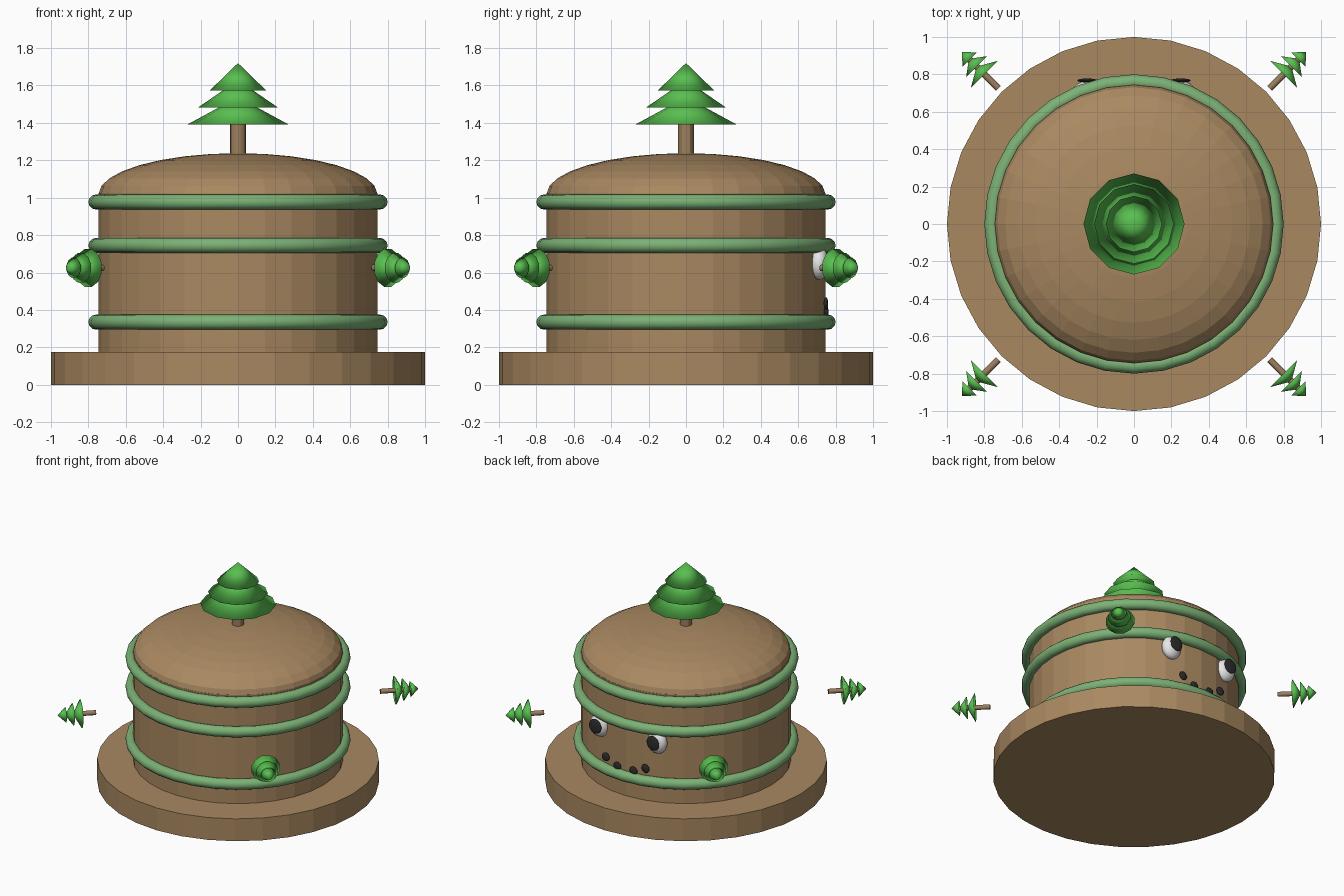
import bpy, math
from mathutils import Vector, Matrix

if "Cube" in bpy.data.objects:
    bpy.data.objects.remove(bpy.data.objects["Cube"])


def material(name, rgb):
    m = bpy.data.materials.new(name)
    m.diffuse_color = (*rgb, 1)
    m.use_nodes = True
    m.node_tree.nodes["Principled BSDF"].inputs["Base Color"].default_value = m.diffuse_color
    return m


BROWN = material("warm brown", (0.40, 0.25, 0.12))
TRUNK = material("trunk brown", (0.33, 0.21, 0.11))
SAGE = material("sage green", (0.20, 0.44, 0.18))
LEAF = material("leaf green", (0.10, 0.52, 0.08))
WHITE = material("eye white", (0.80, 0.80, 0.80))
BLACK = material("charcoal", (0.025, 0.025, 0.025))


def finish(name, mat, smooth=False):
    o = bpy.context.object
    o.name = name
    o.data.materials.append(mat)
    if smooth:
        bpy.ops.object.shade_smooth()
    return o


def cylinder(name, r, z0, z1, mat, sides=32):
    bpy.ops.mesh.primitive_cylinder_add(vertices=sides, radius=r, depth=z1 - z0,
                                        location=(0, 0, (z0 + z1) / 2))
    return finish(name, mat)


def ellipsoid(name, loc, size, mat, segs=16, rings=12):
    bpy.ops.mesh.primitive_uv_sphere_add(segments=segs, ring_count=rings, radius=1,
                                         location=loc)
    o = finish(name, mat, True)
    o.scale = size
    return o


def tree(name, root, direction, trunk_r, trunk_len, tiers, cone_h):
    """Trunk plus stacked cones; tiers are (distance along the axis, radius)."""
    turn = Vector((0, 0, 1)).rotation_difference(direction).to_matrix().to_4x4()
    place = Matrix.Translation(root) @ turn
    o = cylinder(name + "_trunk", trunk_r, 0, trunk_len, TRUNK, 12)
    bpy.ops.object.shade_smooth_by_angle()
    o.matrix_world = place @ Matrix.Translation((0, 0, trunk_len / 2))
    for i, (d, r) in enumerate(tiers):
        bpy.ops.mesh.primitive_cone_add(vertices=12, radius1=r, depth=cone_h)
        o = finish(f"{name}_tier_{i + 1}", LEAF, True)
        o.matrix_world = place @ Matrix.Translation((0, 0, d + cone_h / 2))


# base, body and domed lid
cylinder("base", 1.0, 0, 0.175, BROWN)
cylinder("body", 0.745, 0.17, 1.025, BROWN)
bpy.ops.mesh.primitive_uv_sphere_add(segments=32, ring_count=16, radius=1,
                                     location=(0, 0, 1.02))
dome = finish("domed_lid", BROWN)
dome.scale = (0.745, 0.745, 0.218)

# ring bands
for i, z in enumerate((0.335, 0.745, 0.977)):
    bpy.ops.mesh.primitive_torus_add(major_radius=0.76, minor_radius=0.04,
                                     major_segments=32, minor_segments=12,
                                     location=(0, 0, z))
    finish(f"band_{i + 1}", SAGE, True)

# tree on top and four small sideways trees
tree("top_tree", Vector((0, 0, 1.2)), Vector((0, 0, 1)), 0.043, 0.34,
     [(0.192, 0.27), (0.283, 0.213), (0.374, 0.15)], 0.146)
for i in range(4):
    a = math.radians(45 + 90 * i)
    d = Vector((math.cos(a), math.sin(a), 0))
    tree(f"side_tree_{i + 1}", d * 1.025 + Vector((0, 0, 0.625)), d, 0.018, 0.22,
         [(0.107, 0.105), (0.165, 0.082), (0.218, 0.056)], 0.058)

# face on the back: eyes and dotted mouth
for s in (-1, 1):
    side = "left" if s > 0 else "right"
    ellipsoid(side + "_eye", (s * 0.25, 0.71, 0.65), (0.077, 0.055, 0.088), WHITE)
    ellipsoid(side + "_pupil", (s * 0.25, 0.767, 0.66), (0.054, 0.011, 0.056), BLACK)
    ellipsoid(side + "_mouth_outer", (s * 0.172, 0.748, 0.435), (0.033, 0.012, 0.033), BLACK)
    ellipsoid(side + "_mouth_inner", (s * 0.07, 0.75, 0.39), (0.033, 0.012, 0.033), BLACK)
